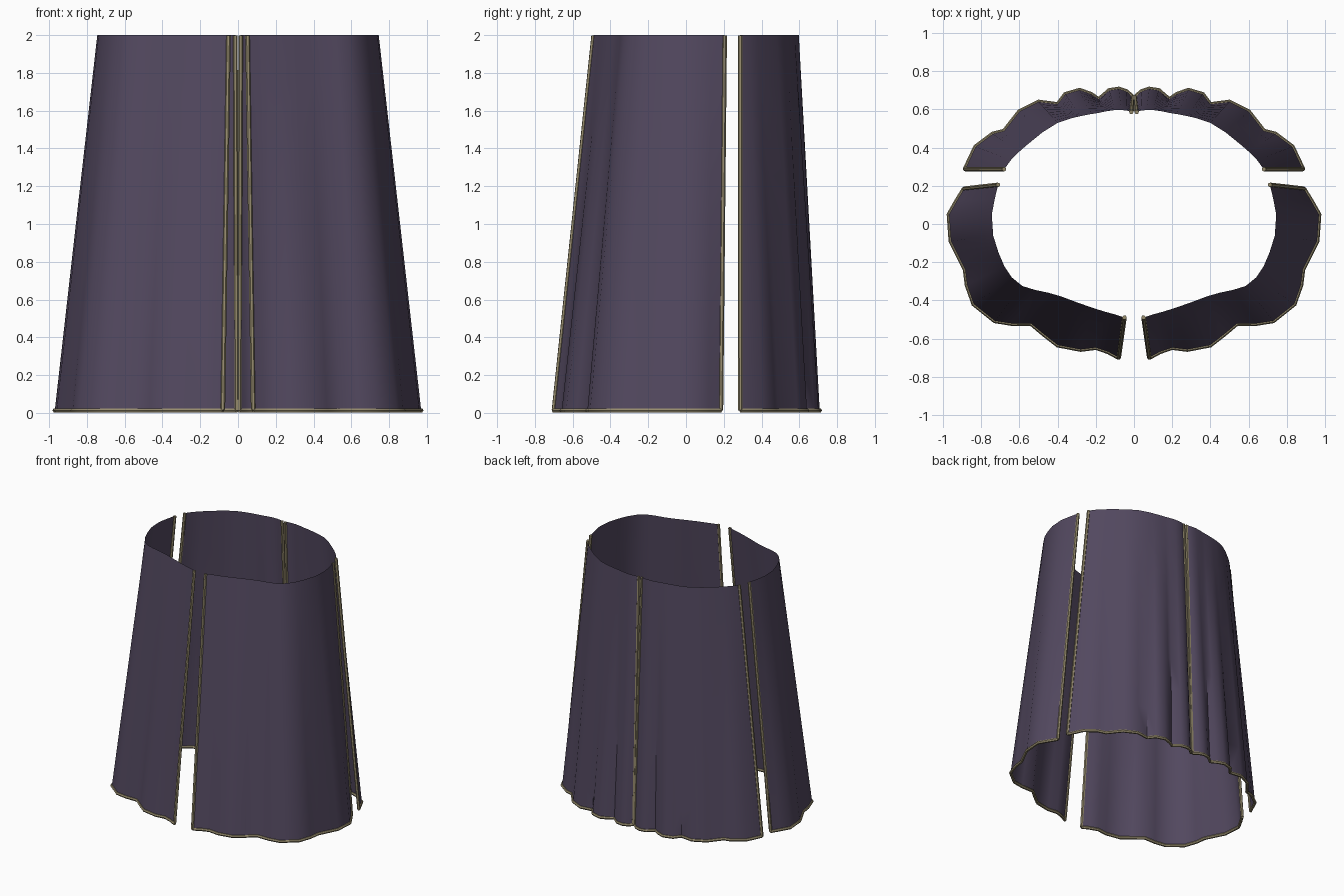
import bpy, bmesh
from mathutils import Vector

if "Cube" in bpy.data.objects:
    bpy.data.objects.remove(bpy.data.objects["Cube"])

TRIM_R = 0.012
TOP_Z, HEM_Z = 2.0, 0.013
ROWS = 8


def material(name, rgb):
    m = bpy.data.materials.new(name)
    m.diffuse_color = (*rgb, 1)
    m.use_nodes = True
    m.node_tree.nodes["Principled BSDF"].inputs["Base Color"].default_value = m.diffuse_color
    return m


cloth = material("dusk purple cloth", (0.085, 0.065, 0.115))
braid = material("dull gold braid", (0.30, 0.255, 0.15))

# Each pair is one fold line: (hem x, hem y, top x, top y), right-hand side
front = [
    (0.080, -0.700, 0.050, -0.490), (0.135, -0.670, 0.095, -0.475),
    (0.200, -0.648, 0.150, -0.460), (0.280, -0.658, 0.215, -0.440),
    (0.400, -0.635, 0.300, -0.410), (0.470, -0.580, 0.380, -0.380),
    (0.540, -0.522, 0.450, -0.360), (0.640, -0.522, 0.520, -0.345),
    (0.730, -0.508, 0.585, -0.325), (0.840, -0.420, 0.640, -0.280),
    (0.875, -0.320, 0.680, -0.220), (0.885, -0.240, 0.710, -0.150),
    (0.960, -0.090, 0.738, -0.060), (0.970, 0.050, 0.745, 0.050),
    (0.930, 0.120, 0.730, 0.130), (0.890, 0.185, 0.712, 0.205),
]
back = [
    (0.006, 0.665, 0.014, 0.587), (0.040, 0.695, 0.035, 0.594),
    (0.080, 0.708, 0.065, 0.597), (0.130, 0.700, 0.100, 0.597),
    (0.185, 0.655, 0.150, 0.590), (0.225, 0.680, 0.185, 0.582),
    (0.285, 0.702, 0.230, 0.575), (0.360, 0.680, 0.280, 0.565),
    (0.400, 0.628, 0.325, 0.555), (0.500, 0.640, 0.400, 0.530),
    (0.600, 0.590, 0.480, 0.480), (0.680, 0.488, 0.560, 0.415),
    (0.740, 0.472, 0.600, 0.380), (0.830, 0.405, 0.645, 0.335),
    (0.885, 0.288, 0.680, 0.287),
]


def smooth(obj, angle):
    bpy.ops.object.select_all(action='DESELECT')
    obj.select_set(True)
    bpy.context.view_layer.objects.active = obj
    bpy.ops.object.shade_smooth_by_angle(angle=angle)


def cloth_panel(name, lines, side):
    """Loft the sheet from the waist down to the pleated hem."""
    bm = bmesh.new()
    grid = []
    for hx, hy, tx, ty in lines:
        a, b = Vector((side * hx, hy, HEM_Z)), Vector((side * tx, ty, TOP_Z))
        grid.append([bm.verts.new(a.lerp(b, r / ROWS)) for r in range(ROWS + 1)])
    for c, d in zip(grid, grid[1:]):
        for r in range(ROWS):
            bm.faces.new((c[r], d[r], d[r + 1], c[r + 1]))
    # point the normals away from the middle
    bm.normal_update()
    out = sum(f.normal.xy.dot(f.calc_center_median().xy) for f in bm.faces)
    if out < 0:
        bmesh.ops.reverse_faces(bm, faces=bm.faces[:])
    me = bpy.data.meshes.new(name)
    bm.to_mesh(me)
    bm.free()
    me.materials.append(cloth)
    obj = bpy.data.objects.new(name, me)
    bpy.context.collection.objects.link(obj)
    smooth(obj, 0.9)


def cord(name, points):
    """Round braid following a path."""
    cu = bpy.data.curves.new(name, 'CURVE')
    cu.dimensions = '3D'
    cu.bevel_depth = TRIM_R
    cu.bevel_resolution = 1
    cu.use_fill_caps = True
    sp = cu.splines.new('POLY')
    sp.points.add(len(points) - 1)
    for p, co in zip(sp.points, points):
        p.co = (*co, 1)
    cu.materials.append(braid)
    obj = bpy.data.objects.new(name, cu)
    bpy.context.collection.objects.link(obj)
    bpy.ops.object.select_all(action='DESELECT')
    obj.select_set(True)
    bpy.context.view_layer.objects.active = obj
    bpy.ops.object.convert(target='MESH')
    smooth(bpy.context.object, 0.9)


for part, lines in (("front", front), ("back", back)):
    for label, side in (("right", 1), ("left", -1)):
        cloth_panel(f"{part}_{label}_panel", lines, side)
        # hem braid, then a braid up each open edge
        cord(f"{part}_{label}_hem", [(side * l[0], l[1], HEM_Z) for l in lines])
        for edge, l in (("inner", lines[0]), ("outer", lines[-1])):
            cord(f"{part}_{label}_{edge}_edge",
                 [(side * l[0], l[1], HEM_Z), (side * l[2], l[3], TOP_Z - 0.002)])
